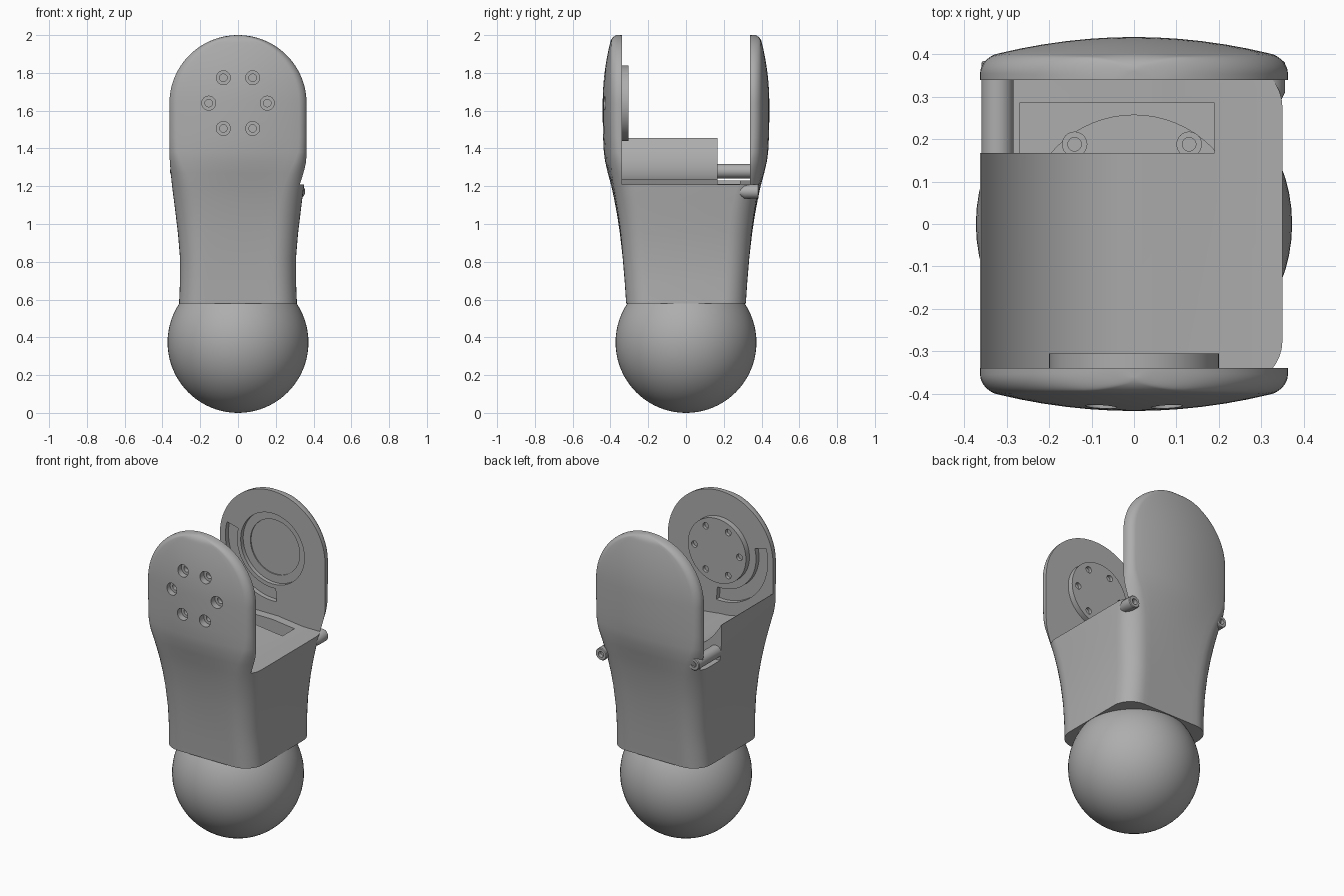
import bpy, bmesh, math
from mathutils import Matrix, Vector

if "Cube" in bpy.data.objects:
    bpy.data.objects.remove(bpy.data.objects["Cube"], do_unlink=True)

grey = bpy.data.materials.new("plain grey")
grey.use_nodes = True
COLOUR = (0.42, 0.42, 0.42, 1)
grey.diffuse_color = COLOUR
grey.node_tree.nodes["Principled BSDF"].inputs["Base Color"].default_value = COLOUR

JOINT = 1.64      # height of the hinge axis
R = 0.363         # half width of the side plates


def finish(bm, name):
    bmesh.ops.recalc_face_normals(bm, faces=bm.faces)
    mesh = bpy.data.meshes.new(name)
    bm.to_mesh(mesh)
    bm.free()
    ob = bpy.data.objects.new(name, mesh)
    bpy.context.collection.objects.link(ob)
    mesh.materials.append(grey)
    return ob


def smooth(ob, angle=32):
    bpy.ops.object.select_all(action="DESELECT")
    ob.select_set(True)
    bpy.context.view_layer.objects.active = ob
    bpy.ops.object.shade_smooth_by_angle(angle=math.radians(angle))


def prism(name, pts, y0, y1):
    """Extrude an xz outline along y."""
    bm = bmesh.new()
    face = bm.faces.new([bm.verts.new((x, y0, z)) for x, z in pts])
    new = bmesh.ops.extrude_face_region(bm, geom=[face])["geom"]
    verts = [v for v in new if isinstance(v, bmesh.types.BMVert)]
    bmesh.ops.translate(bm, verts=verts, vec=(0, y1 - y0, 0))
    return finish(bm, name)


def box(name, x0, x1, y0, y1, z0, z1):
    return prism(name, [(x0, z0), (x1, z0), (x1, z1), (x0, z1)], y0, y1)


def arc(cx, cz, r, a0, a1, n):
    steps = [math.radians(a0 + (a1 - a0) * i / n) for i in range(n + 1)]
    return [(cx + r * math.cos(a), cz + r * math.sin(a)) for a in steps]


def disc(name, x, z, r, y0, y1, n=48):
    return prism(name, arc(x, z, r, 0, 360, n)[:-1], y0, y1)


def lathe(name, profile, origin, axis, n=32):
    """Revolve (radius, distance) pairs around an axis."""
    bm = bmesh.new()
    vs = [bm.verts.new((r, 0, d)) for r, d in profile]
    es = [bm.edges.new(e) for e in zip(vs, vs[1:])]
    bmesh.ops.spin(bm, geom=vs + es, cent=(0, 0, 0), axis=(0, 0, 1),
                   angle=math.tau, steps=n)
    bmesh.ops.remove_doubles(bm, verts=bm.verts, dist=0.0001)
    turn = Vector((0, 0, 1)).rotation_difference(Vector(axis)).to_matrix().to_4x4()
    bm.transform(Matrix.Translation(origin) @ turn)
    return finish(bm, name)


def cut(ob, cutter):
    mod = ob.modifiers.new("cut", "BOOLEAN")
    mod.operation, mod.solver, mod.object = "DIFFERENCE", "EXACT", cutter
    bpy.ops.object.select_all(action="DESELECT")
    ob.select_set(True)
    bpy.context.view_layer.objects.active = ob
    bpy.ops.object.modifier_apply(modifier=mod.name)
    bpy.data.objects.remove(cutter, do_unlink=True)


# Shell: rows of height, half width, half depth, corner radius, bulge
rows = [(0.58, 0.312, 0.317, 0.12, 0), (0.7, 0.307, 0.325, 0.12, 0),
        (0.82, 0.307, 0.335, 0.12, 0), (0.95, 0.318, 0.35, 0.12, 0.01),
        (1.05, 0.33, 0.365, 0.12, 0.015), (1.13, 0.34, 0.38, 0.115, 0.02),
        (1.2, 0.349, 0.395, 0.105, 0.025), (1.27, 0.356, 0.414, 0.085, 0.035),
        (1.33, 0.361, 0.428, 0.06, 0.042), (1.38, R, 0.435, 0.045, 0.047),
        (1.46, R, 0.439, 0.04, 0.05), (1.55, R, 0.441, 0.04, 0.05)]
for i in range(25):
    t = math.radians(i * 89.7 / 24)
    z, hx = JOINT + (2 - JOINT) * math.sin(t), R * math.cos(t)
    depth = 0.441 - 0.05 * math.sin(t) ** 2
    edge = max(0, 1 - (2 - z) / 0.035)          # rounded upper rim
    depth -= 0.03 * (1 - math.sqrt(max(0, 1 - edge * edge)))
    rows.append((z, hx, depth, min(0.04, hx * 0.9), 0.05))


def section(hx, hy, r, bulge):
    pts = []
    for k, (sx, sy) in enumerate([(1, 1), (-1, 1), (-1, -1), (1, -1)]):
        cx, cy = sx * (hx - r), sy * (hy - r)
        pts += arc(cx, cy, r, k * 90, k * 90 + 90, 8)
        if k % 2 == 0:                          # bulging front and back
            pts += [(cx * (1 - j / 6), sy * hy) for j in range(1, 12)]
    return [(x, y * (1 - bulge * (x / R) ** 2 / hy)) for x, y in pts]


bm = bmesh.new()
rings = [[bm.verts.new((x, y, row[0])) for x, y in section(*row[1:])] for row in rows]
for a, b in zip(rings, rings[1:]):
    for i in range(len(a)):
        j = (i + 1) % len(a)
        bm.faces.new((a[i], a[j], b[j], b[i]))
bm.faces.new(rings[0])
bm.faces.new(rings[-1])
shell = finish(bm, "leg_shell")

# Gap between the plates, with a curved floor around the hinge
floor = [(0.6, 1.21), (0.21, 1.21), (0.08, 1.225)] + arc(0, JOINT, 0.405, 270, 207.2, 16)
cut(shell, prism("gap", floor + [(-0.6, 1.46), (-0.6, 2.3), (0.6, 2.3)], -0.34, 0.34))
cut(shell, box("notch", -0.6, 0.21, 0.167, 0.34, 1.23, 1.7))
cut(shell, box("pocket", -0.27, 0.19, 0.167, 0.285, 0.7, 1.4))

# Curved cable slots and bearing recess inside the plates
for y0, y1 in ((-0.37, -0.33), (0.33, 0.37)):
    slot = arc(0, JOINT, 0.325, 165, 275, 24) + arc(0, JOINT, 0.245, 275, 165, 24)
    cut(shell, prism("slot", slot, y0, y1))
cut(shell, disc("recess", 0, JOINT, 0.22, 0.33, 0.365))
cut(shell, disc("inner_recess", 0, JOINT, 0.17, 0.33, 0.372))

# Output disc on the inside of the front plate
hub = disc("hub_disc", 0, JOINT, 0.2, -0.345, -0.305, 64)

# Six counterbored screw holes through plate and disc
for x, z in arc(0, JOINT, 0.155, 0, 300, 5):
    cut(shell, disc("bore", x, z, 0.037, -0.5, -0.395, 24))
    cut(shell, disc("hole", x, z, 0.02, -0.41, -0.37, 20))
    cut(hub, disc("hub_hole", x, z, 0.02, -0.325, -0.29, 20))
smooth(shell)
smooth(hub)

# Mounting plate and screws at the bottom of the pocket
plate = lathe("mount_plate", [(0, 0.69), (0.258, 0.69), (0.258, 0.72), (0, 0.72)],
              (0, 0, 0), (0, 0, 1), 64)
smooth(plate)
for side, x in (("left", 0.13), ("right", -0.14)):
    smooth(lathe(f"{side}_mount_screw",
                 [(0, 0.71), (0.03, 0.71), (0.03, 0.745), (0.016, 0.745),
                  (0.016, 0.73), (0, 0.73)], (x, 0.188, 0), (0, 0, 1), 24))

# Screw bosses at the back corners, hollow at the rear end
for side, x, z, start in (("left", 0.318, 1.172, 0.25), ("right", -0.322, 1.28, 0.165)):
    nose = 0.008 if side == "left" else 0.038
    smooth(lathe(f"{side}_screw_boss",
                 [(0, start), (nose, start), (0.038, start + 0.06), (0.038, 0.38),
                  (0.034, 0.385), (0.018, 0.385), (0.018, 0.36), (0, 0.36)],
                 (x, 0, z), (0, 1, 0), 28))

# Ball foot
ball = [(0.373 * math.cos(a), 0.373 * math.sin(a))
        for a in (math.radians(-90 + 180 * i / 40) for i in range(41))]
smooth(lathe("ball_foot", ball, (0, 0, 0.373), (0, 0, 1), 64))
